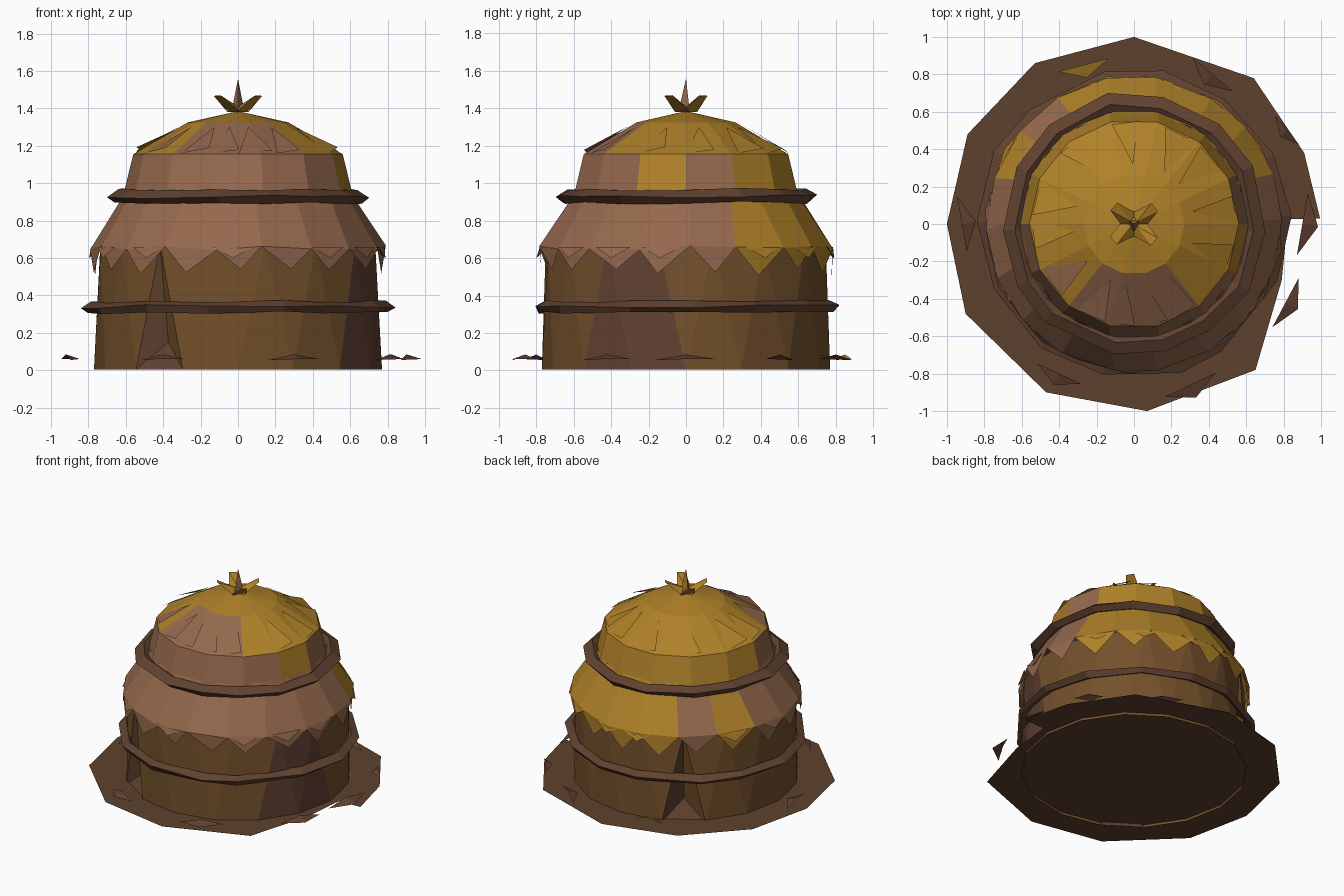
import bpy, math, random

if "Cube" in bpy.data.objects:
    bpy.data.objects.remove(bpy.data.objects["Cube"])
random.seed(4)
R = random.uniform


def mat(name, c):
    m = bpy.data.materials.new(name)
    m.diffuse_color = (*c, 1)
    m.use_nodes = True
    m.node_tree.nodes["Principled BSDF"].inputs["Base Color"].default_value = m.diffuse_color
    return m


GOLD = mat("gold_straw", (0.43, 0.22, 0.022))
TAN = mat("tan_straw", (0.30, 0.14, 0.075))
EARTH = mat("earth_brown", (0.17, 0.08, 0.024))
RED = mat("red_brown", (0.12, 0.052, 0.032))
DARK = mat("dark_rope", (0.12, 0.055, 0.03))
SOIL = mat("soil", (0.11, 0.053, 0.026))
MATS = [GOLD, TAN, EARTH, RED, DARK, SOIL]
G, T, E, RD, D, S = range(6)


def pol(deg, r, z):
    a = math.radians(deg)
    return (r * math.cos(a), r * math.sin(a), z)


def build(name, verts, faces, ids):
    me = bpy.data.meshes.new(name)
    me.from_pydata(verts, [], faces)
    for m in MATS:
        me.materials.append(m)
    for p, i in zip(me.polygons, ids):
        p.material_index = i
    ob = bpy.data.objects.new(name, me)
    bpy.context.collection.objects.link(ob)
    return ob


# flat, ragged ground disc with a torn right side
rim = [(0, 1), (-.53, .86), (-.89, .48), (-1, 0), (-.9, -.48), (-.47, -.9), (.07, -1), (.65, -.78),
       (.79, -.3), (.82, 0), (.89, .25), (.995, .03), (.91, .38), (.64, .78)]
n = len(rim)
build("ground_disc", [(x, y, .024) for x, y in rim] + [(0, 0, .024)],
      [(i, (i + 1) % n, n) for i in range(n)], [S] * n)

# pleated wall: bottom and top rings offset by half a step, some triangles dented
N = 16
step = 360 / N
v = [pol(-90 + i * step, .77, .005) for i in range(N)]
v += [pol(-90 + (i + .5) * step, .755 + R(-.01, .01), .67) for i in range(N)]
f, ids = [], []
for i in range(N):
    j = (i + 1) % N
    az = -90 + (i + .5) * step
    up, down = (i, j, N + i), (j, N + j, N + i)
    if i in (N - 2, 9):
        v.append(pol(az, .67, .15))
        k = len(v) - 1
        f += [(up[a], up[(a + 1) % 3], k) for a in range(3)]
        ids += [D, E, D]
    else:
        f.append(up)
        ids.append(RD if i in (2, 3) else E)
    f.append(down)
    ids.append(RD if i == 2 else E)
build("wall", v, f, ids)

# thatch skirt with large pointed lower edge
N = 18
step = 360 / N
v, f, ids = [], [], []
for r, z, off, jit in ((.60, .97, .5, 0), (.635, .90, .5, .005), (.79, .655, .5, .012), (.778, .525, 1, .02)):
    v += [pol(-90 + (i + off) * step + R(-2, 2) * (jit > 0), r + R(-jit, jit) * .4, z + R(-jit, jit))
          for i in range(N)]
for i in range(N):
    j = (i + 1) % N
    az = (-90 + (i + 1) * step) % 360
    m = G if 22 < az < 160 and not 125 < az < 135 else T
    f += [(i, j, N + j, N + i), (N + i, N + j, 2 * N + j, 2 * N + i),
          (2 * N + i, 2 * N + j, 3 * N + i)]
    ids += [m] * 3
build("thatch_skirt", v, f, ids)

# domed crown
N = 14
step = 360 / N
v, f, ids = [], [], []
for r, z in ((.61, .95), (.56, 1.155), (.27, 1.325)):
    v += [pol(-90 + (i + .5) * step, r, z) for i in range(N)]
v.append((0, 0, 1.385))
for i in range(N):
    j = (i + 1) % N
    az = (-90 + (i + 1) * step) % 360
    f += [(i, j, N + j, N + i), (N + i, N + j, 2 * N + j, 2 * N + i), (2 * N + i, 2 * N + j, 3 * N)]
    ids += [T if 190 < az < 332 or 0 <= az < 20 else G, T if 222 < az < 318 else G, G]
build("thatch_crown", v, f, ids)


# wobbly twisted rope rings
def rope(name, rin, rout, z, h, n):
    v, f = [], []
    for i in range(n):
        a, dz, dr = i * 360 / n + R(-5, 5), R(-.008, .008), R(-.025, .0)
        v += [pol(a, rout + dr, z + dz + R(-.012, .012)), pol(a, (rin + rout) / 2 + dr, z + h + dz),
              pol(a, rin, z + dz), pol(a, (rin + rout) / 2 + .01, z - h + dz)]
        b, c = i * 4, (i + 1) % n * 4
        f += [(b + k, c + k, c + (k + 1) % 4, b + (k + 1) % 4) for k in range(4)]
    build(name, v, f, [D] * len(f))


rope("upper_rope", .59, .715, .932, .036, 14)
rope("lower_rope", .74, .845, .338, .03, 14)

# loose straw: raised flaps on the crown, narrow at the top
v, f, ids = [], [], []
for a in (8, 40, 62, 95, 128, 165, 185, 215, 245, 262, 280, 300, 340):
    w = R(7, 10)
    k = len(v)
    v += [pol(a + R(-5, 5), .32, 1.30), pol(a - w, .55, 1.16), pol(a + w, .545, R(1.175, 1.195))]
    f.append((k, k + 1, k + 2))
    ids.append(T if 205 < a < 335 else G)
build("crown_straw", v, f, ids)

# loose straw: small lips around the skirt
v, f, ids = [], [], []
for a in (-92, -52, -128, -10, -30, 32, 55, 82, 100, 150, 175, 205):
    k = len(v)
    v += [pol(a - 8, .785, .66), pol(a + 8, .785, .66), pol(a, .80, .60), pol(a + R(-2, 2), .74, .655)]
    f += [(k, k + 1, k + 2), (k, k + 3, k + 2), (k + 1, k + 2, k + 3)]
    ids += [G if 20 < a < 160 else T] * 3
build("skirt_straw", v, f, ids)

# tuft on top: four broad leaves and a central spike
v, f, ids = [], [], []
for a in (40, 140, 220, 320):
    k = len(v)
    v += [pol(a - 60, .06, 1.38), pol(a + 60, .06, 1.38), pol(a - 12, .145, 1.465),
          pol(a + 10, .145, 1.47), pol(a, .02, 1.42)]
    f += [(k, k + 1, k + 3, k + 2), (k, k + 2, k + 4), (k + 2, k + 3, k + 4), (k + 1, k + 4, k + 3)]
    ids += [G] * 4
k = len(v)
v += [pol(a, .04, 1.38) for a in (30, 150, 270)] + [(0, 0, 1.56)]
f += [(k, k + 1, k + 3), (k + 1, k + 2, k + 3), (k + 2, k, k + 3)]
ids += [G, T, T]
build("top_tuft", v, f, ids)

# fallen straw on the ground
v, f, ids = [], [], []
for x, y, ang, L in ((.9, 0, 80, .34), (.81, -.42, 62, .30), (.3, -.86, 25, .3), (-.4, -.8, -25, .26),
                     (-.92, 0, 100, .30), (.42, .8, -40, .28), (.82, .5, -50, .2), (-.27, .85, 15, .28)):
    a = math.radians(ang)
    c, s = math.cos(a) * L / 2, math.sin(a) * L / 2
    k = len(v)
    v += [(x - c, y - s, .055), (x + c, y + s, .06), (x + s * .5, y - c * .5, .06), (x, y, .085)]
    f += [(k, k + 2, k + 3), (k + 2, k + 1, k + 3)]
    ids += [G if x == -.27 else RD] * 2
build("fallen_straw", v, f, ids)
